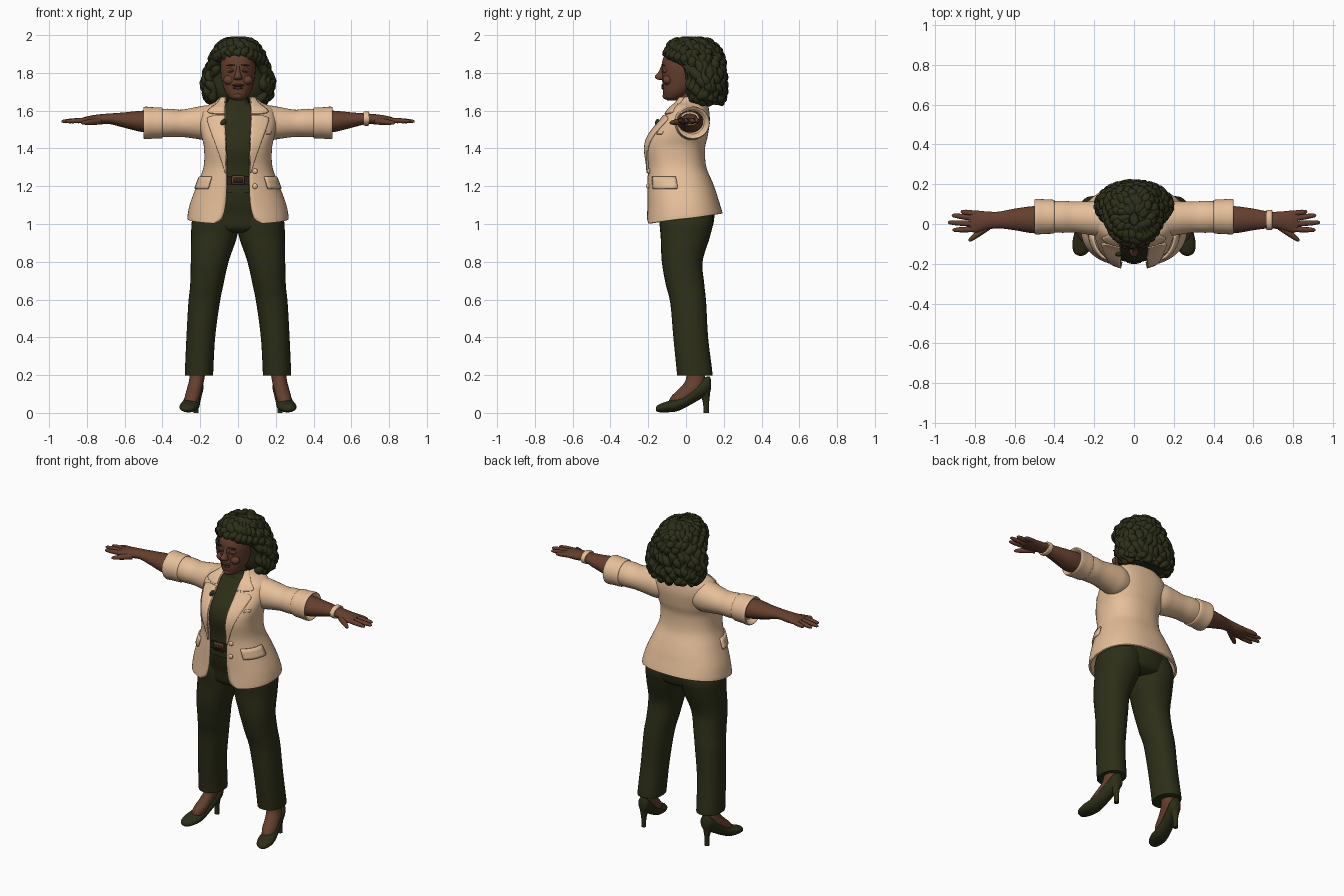
import bpy
import bmesh
import random
from math import sin, cos, asin, pi, copysign
from mathutils import Vector, Euler

random.seed(4)
default_cube = bpy.data.objects.get("Cube")
if default_cube:
    bpy.data.objects.remove(default_cube, do_unlink=True)


def material(name, red, green, blue):
    mat = bpy.data.materials.new(name)
    mat.use_nodes = True
    mat.diffuse_color = (red, green, blue, 1)
    shader = mat.node_tree.nodes["Principled BSDF"]
    shader.inputs["Base Color"].default_value = (red, green, blue, 1)
    shader.inputs["Roughness"].default_value = .8
    return mat


cream = material("cream cloth", .79, .52, .32)
olive = material("dark olive cloth", .026, .028, .009)
hair_colour = material("dark hair", .026, .028, .01)
skin = material("brown skin", .13, .05, .027)
feature = material("dark brown features", .045, .017, .01)
lip_colour = material("lip", .12, .035, .024)
leather = material("belt leather", .025, .015, .009)
brass = material("dull brass", .11, .06, .025)


def finish(obj, mat, mirror=False, thickness=0):
    obj.data.materials.append(mat)
    bpy.ops.object.select_all(action='DESELECT')
    obj.select_set(True)
    bpy.context.view_layer.objects.active = obj
    if obj.type == 'MESH':
        bpy.ops.object.shade_smooth_by_angle(angle=.8)
    if thickness:
        solid = obj.modifiers.new("Thickness", 'SOLIDIFY')
        solid.thickness = thickness
        solid.offset = 0
    if mirror:
        obj.modifiers.new("Mirror", 'MIRROR')
    return obj


def mesh_object(name, points, faces, mat, **options):
    mesh = bpy.data.meshes.new(name)
    mesh.from_pydata(points, [], faces)
    bm = bmesh.new()
    bm.from_mesh(mesh)
    bmesh.ops.recalc_face_normals(bm, faces=bm.faces)
    bm.to_mesh(mesh)
    bm.free()
    obj = bpy.data.objects.new(name, mesh)
    bpy.context.collection.objects.link(obj)
    return finish(obj, mat, **options)


def grid_faces(rows, columns, closed=False):
    span = columns if closed else columns - 1
    return [(r * columns + c, r * columns + (c + 1) % columns,
             (r + 1) * columns + (c + 1) % columns, (r + 1) * columns + c)
            for r in range(rows - 1) for c in range(span)]


def dense(table, steps=6):
    """Smooth spline through the rows of a section table."""
    rows = []
    last = len(table) - 1
    for i in range(last):
        a, b, c, d = (table[max(0, min(last, i + k))] for k in (-1, 0, 1, 2))
        for s in range(steps):
            t = s / steps
            rows.append([q + .5 * t * (r - p + t * (2 * p - 5 * q + 4 * r - s4 + t * (3 * (q - r) + s4 - p)))
                         for p, q, r, s4 in zip(a, b, c, d)])
    return rows + [list(table[last])]


def power(value, p):
    return copysign(abs(value) ** p, value)


def loft(name, table, mat, axis='z', segments=32, p=1, steps=6, **options):
    """Closed tube; each row is station, two centre coordinates, two radii."""
    rows = dense(table, steps)
    points = []
    for t, a, b, ra, rb in rows:
        for k in range(segments):
            angle = 2 * pi * k / segments
            u, v = a + ra * power(sin(angle), p), b - rb * power(cos(angle), p)
            points.append({'z': (u, v, t), 'x': (t, u, v), 'y': (u, t, v)}[axis])
    faces = grid_faces(len(rows), segments, True)
    faces += [range(segments), range(len(points) - segments, len(points))]
    return mesh_object(name, points, faces, mat, **options)


def ball(name, place, size, mat, turn=(0, 0, 0), mirror=False):
    bm = bmesh.new()
    bmesh.ops.create_uvsphere(bm, u_segments=20, v_segments=12, radius=1)
    rotation = Euler(turn).to_matrix()
    for vert in bm.verts:
        vert.co = rotation @ (vert.co * Vector(size)) + Vector(place)
    mesh = bpy.data.meshes.new(name)
    bm.to_mesh(mesh)
    bm.free()
    obj = bpy.data.objects.new(name, mesh)
    bpy.context.collection.objects.link(obj)
    return finish(obj, mat, mirror)


def tubes(name, paths, mat, depth, mirror=False):
    """Tapered round strands; each path is a list of (position, radius)."""
    curve = bpy.data.curves.new(name, 'CURVE')
    curve.dimensions = '3D'
    curve.bevel_depth = depth
    curve.bevel_resolution = 3
    curve.use_fill_caps = True
    for path in paths:
        spline = curve.splines.new('POLY')
        spline.points.add(len(path) - 1)
        spline.use_smooth = True
        for point, (place, radius) in zip(spline.points, path):
            point.co = (*place, 1)
            point.radius = radius
    obj = bpy.data.objects.new(name, curve)
    bpy.context.collection.objects.link(obj)
    return finish(obj, mat, mirror)


# Jacket sections: height, centre y, half width, half depth, half opening
BOX = .85
jacket_rows = dense([
    (1.0, -.01, .262, .198, .125), (1.03, -.012, .26, .194, .085),
    (1.1, -.018, .246, .184, .066), (1.2, -.03, .213, .172, .06),
    (1.3, -.05, .177, .152, .06), (1.4, -.06, .174, .155, .062),
    (1.47, -.042, .188, .152, .065), (1.55, -.005, .2, .125, .068),
    (1.61, .015, .18, .1, .068), (1.64, .027, .12, .082, .066),
    (1.67, .032, .088, .072, .062)])


def section(z):
    for low, high in zip(jacket_rows, jacket_rows[1:]):
        if z <= high[0]:
            t = (z - low[0]) / (high[0] - low[0])
            return [a + (b - a) * t for a, b in zip(low, high)]
    return jacket_rows[-1]


def angle_at(x, z):
    return asin(min(1, x / section(z)[2]) ** (1 / BOX))


def surface(angle, z, out=0):
    _, cy, rx, ry, _ = section(z)
    hem = .055 * (1 - cos(angle)) / 2 * max(0, min(1, (1.2 - z) / .2))
    return ((rx + out) * power(sin(angle), BOX), cy - (ry + out) * power(cos(angle), BOX), z + hem)


def plate(name, rows, mat, out=.01, thickness=.009, mirror=True):
    """Panel lying on the jacket; rows are height, first angle, last angle."""
    points = [surface(a + (b - a) * k / 7, z, out) for z, a, b in rows for k in range(8)]
    return mesh_object(name, points, grid_faces(len(rows), 8), mat, thickness=thickness, mirror=mirror)


# Jacket body, open at the front
body_points = []
for row in jacket_rows:
    start = angle_at(row[4], row[0])
    body_points += [surface(start + (2 * pi - 2 * start) * k / 60, row[0]) for k in range(61)]
mesh_object("jacket_body", body_points, grid_faces(len(jacket_rows), 61), cream, thickness=.012)


# Lapels, collar, pocket flaps and buttons
def front_panel(name, outline):
    rows = [(z, angle_at(a, z), angle_at(b, z)) for z, a, b in dense(outline, 4)]
    plate(name, rows, cream)


front_panel("lapel", [(1.27, .06, .065), (1.35, .06, .087), (1.45, .063, .122),
                      (1.53, .066, .15), (1.56, .067, .152), (1.575, .067, .115)])
front_panel("collar", [(1.582, .067, .112), (1.59, .067, .15), (1.61, .067, .14), (1.64, .065, .1), (1.67, .06, .08)])
plate("pocket_flap", [(1.185, .72, 1.5), (1.2, .7, 1.52), (1.225, .7, 1.52), (1.25, .7, 1.52)], cream)
plate("chest_pocket", [(1.475, .8, 1.05), (1.49, .8, 1.05)], cream, out=.006, thickness=.006, mirror=False)
for height in (1.2, 1.28):
    x, y, z = surface(angle_at(.09, height), height)
    ball("button", (x, y - .01, z), (.014, .009, .014), cream)
ball("lapel_brooch", (-.078, -.15, 1.535), (.014, .014, .022), olive, (0, .5, 0))

# Sleeves and rolled cuffs
loft("sleeve", [(.1, .025, 1.53, .075, .075), (.16, .025, 1.535, .09, .092),
                (.22, .03, 1.535, .085, .084), (.3, .035, 1.533, .078, .072),
                (.36, .036, 1.535, .08, .075), (.42, .036, 1.535, .077, .074)], cream, 'x', mirror=True)
loft("sleeve_cuff", [(.4, .037, 1.535, .07, .068), (.403, .037, 1.535, .084, .081),
                     (.45, .037, 1.535, .087, .083), (.492, .037, 1.535, .089, .086),
                     (.498, .037, 1.535, .08, .077), (.47, .036, 1.535, .06, .058)], cream, 'x', mirror=True)

# Top, belt and trousers
shirt = [(z, 0, cy, rx - .022, ry - .022) for z, cy, rx, ry, _ in jacket_rows if 1.15 < z < 1.62]
loft("shirt", shirt + [(1.63, 0, .01, .075, .065), (1.645, 0, .008, .058, .056), (1.665, 0, .008, .053, .052)],
     olive, p=.9, steps=2)
belt = [(z, 0, section(z)[1], section(z)[2] - .013, section(z)[3] - .013) for z in (1.21, 1.225, 1.24, 1.255)]
loft("belt", belt, leather, p=BOX)
plate("belt_buckle", [(1.208, -.13, .13), (1.258, -.13, .13)], brass, -.008, .006, False)
plate("buckle_center", [(1.218, -.09, .09), (1.248, -.09, .09)], leather, -.004, .004, False)
loft("trouser_seat", [(.955, 0, .0, .12, .1), (.98, 0, .003, .22, .135), (1.05, 0, .003, .238, .148),
                      (1.12, 0, -.01, .215, .155), (1.22, 0, -.03, .185, .15)], olive)
loft("trouser_leg", [(.2, .206, .045, .074, .092), (.22, .206, .045, .075, .094), (.4, .197, .025, .076, .092),
                     (.58, .18, .012, .083, .095), (.68, .165, -.005, .088, .102), (.8, .15, -.02, .1, .108),
                     (.93, .127, -.004, .121, .13), (1.02, .118, .002, .125, .143),
                     (1.1, .11, -.005, .1, .13)], olive, p=.92, mirror=True)

# Feet and heeled pumps
loft("foot", [(.045, .25, -.05, .036, .045), (.085, .242, -.025, .04, .055), (.13, .23, .025, .04, .06),
              (.18, .218, .05, .04, .05), (.28, .208, .05, .042, .048)], skin, mirror=True)
loft("shoe", [(-.16, .268, .02, .008, .008), (-.145, .267, .024, .034, .02), (-.1, .26, .032, .05, .029),
              (-.05, .252, .042, .049, .034), (0, .243, .064, .044, .034), (.05, .232, .1, .041, .042),
              (.1, .222, .137, .039, .05), (.125, .218, .148, .028, .044), (.132, .217, .15, .01, .025)],
     olive, 'y', mirror=True)
loft("shoe_heel", [(0, .222, .107, .014, .014), (.05, .222, .106, .014, .016), (.09, .222, .102, .022, .024),
                   (.12, .222, .095, .032, .034)], olive, segments=16, mirror=True)

# Forearms, hands and bracelet
loft("forearm_and_palm", [(.4, .03, 1.54, .06, .056), (.5, .022, 1.543, .068, .057), (.6, .023, 1.55, .054, .041),
                          (.68, .02, 1.557, .042, .028), (.74, .017, 1.553, .046, .027),
                          (.79, .012, 1.55, .055, .022), (.825, .012, 1.548, .05, .014)], skin, 'x', mirror=True)
fingers = []
for root_y, tip_x, tip_y in ((.052, .87, .062), (.027, .915, .044), (0, .935, .008), (-.026, .912, -.03)):
    root, tip = Vector((.79, root_y, 1.551)), Vector((tip_x, tip_y, 1.543))
    fingers.append([(root.lerp(tip, t), r) for t, r in ((0, 1), (.4, 1.05), (.7, .95), (.93, .7), (1, .3))])
thumb_root, thumb_tip = Vector((.735, -.012, 1.545)), Vector((.83, -.085, 1.535))
fingers.append([(thumb_root.lerp(thumb_tip, t), r) for t, r in ((0, 1.5), (.5, 1.2), (.9, .8), (1, .3))])
tubes("fingers", fingers, skin, .0135, mirror=True)
loft("bracelet", [(.665, .02, 1.558, .04, .027), (.667, .02, 1.558, .05, .037), (.692, .02, 1.558, .05, .037),
                  (.694, .02, 1.558, .04, .027)], cream, 'x')

# Neck, head and face
loft("neck", [(1.6, 0, .015, .055, .055), (1.65, 0, .01, .048, .048), (1.74, 0, .01, .05, .055)], skin)
loft("head", [(1.655, 0, -.072, .022, .028), (1.668, 0, -.065, .045, .05), (1.7, 0, -.045, .068, .077),
              (1.74, 0, -.028, .082, .097), (1.79, 0, -.02, .091, .107), (1.85, 0, -.018, .093, .11),
              (1.9, 0, -.008, .085, .1), (1.94, 0, .005, .05, .06)], skin)
loft("nose", [(1.762, 0, -.125, .012, .012), (1.768, 0, -.135, .023, .022), (1.782, 0, -.139, .02, .026),
              (1.805, 0, -.127, .012, .019), (1.84, 0, -.12, .009, .01)], skin, segments=20)
ball("cheek", (.046, -.098, 1.762), (.032, .025, .026), skin, mirror=True)
ball("chin", (0, -.1, 1.678), (.028, .024, .02), skin)
ball("eyelid", (.037, -.111, 1.813), (.023, .013, .015), skin, (0, 0, .3), True)
ball("eye", (.037, -.12, 1.812), (.016, .006, .007), feature, (0, 0, .3), True)
ball("eyebrow", (.04, -.119, 1.84), (.026, .006, .004), feature, (0, .1, .3), True)
ball("upper_lip", (0, -.122, 1.735), (.034, .009, .006), lip_colour)
ball("lower_lip", (0, -.12, 1.72), (.028, .011, .007), lip_colour)
ball("mouth_line", (0, -.126, 1.728), (.03, .005, .002), feature)

# Hair mass with wavy locks running down from the crown
hair_table = [(1.64, 0, .11, .11, .06), (1.67, 0, .1, .155, .092), (1.72, 0, .095, .175, .105),
              (1.78, 0, .09, .174, .108), (1.84, 0, .075, .15, .118), (1.89, 0, .045, .13, .14),
              (1.93, 0, .035, .108, .128), (1.965, 0, .03, .07, .09), (1.98, 0, .025, .02, .03)]
loft("hair_mass", hair_table, hair_colour)
hair_rows = dense(hair_table)[::-1]
locks = []
for k in range(34):
    turn = 2 * pi * k / 34
    from_front = min(turn, 2 * pi - turn)
    stop = 1.895 if from_front < .5 else 1.86 if from_front < .85 else 1.64 + random.uniform(0, .02)
    phase = random.uniform(0, 2 * pi)
    path = []
    for i, (z, _, cy, rx, ry) in enumerate(hair_rows):
        if z < stop:
            break
        wave = .1 * sin(i * .55 + phase)
        swell = .85 + .25 * sin(i * .8 + phase)
        a = turn + wave
        place = (rx * sin(a), cy - ry * cos(a), z - .005)
        path.append((place, swell * min(1, .7 + i / 20)))
    path[-1] = (path[-1][0], .4)
    locks.append(path)
tubes("hair_locks", locks, hair_colour, .025)
